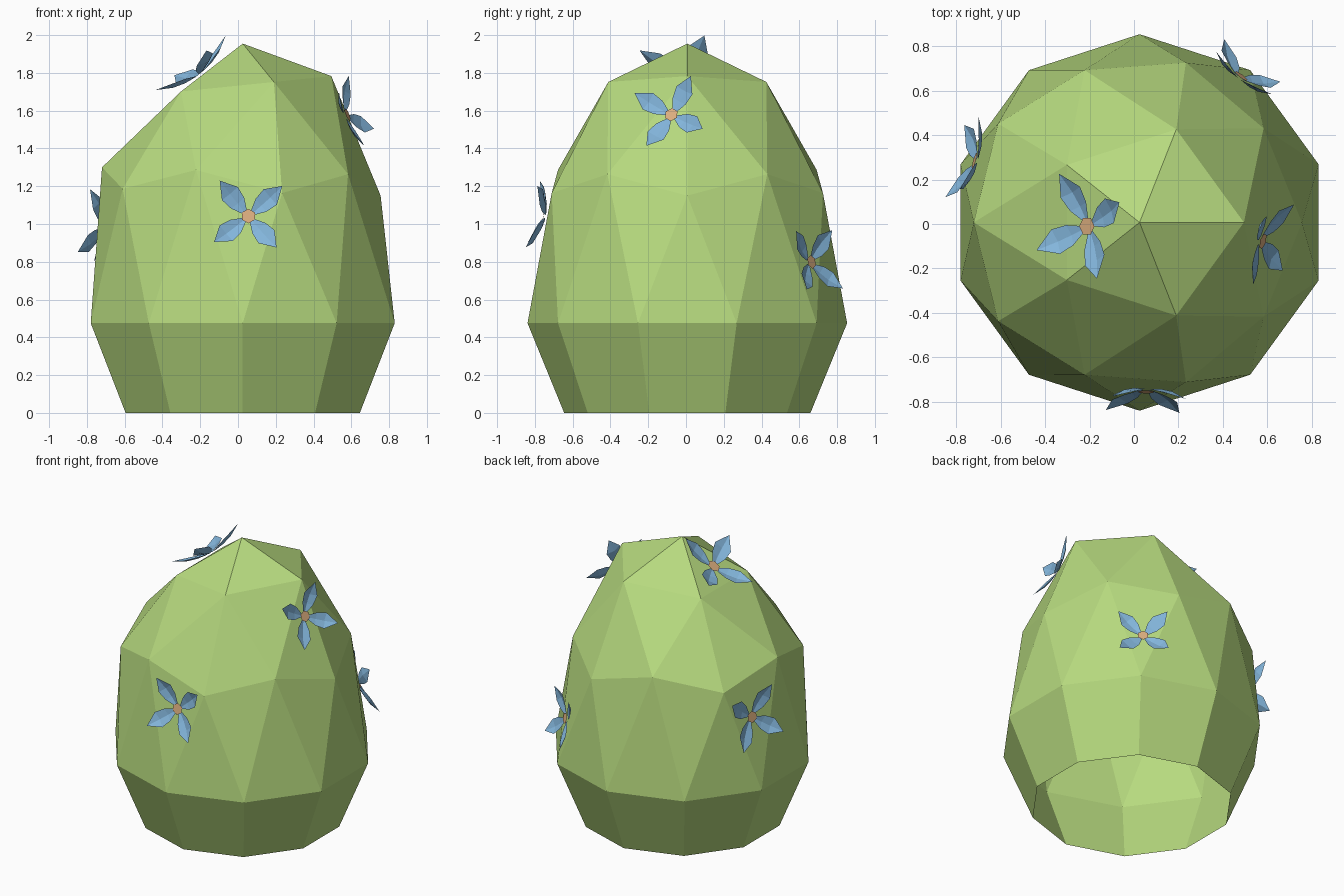
import bpy, bmesh, math
from mathutils import Vector, Matrix
from mathutils.bvhtree import BVHTree

if "Cube" in bpy.data.objects:
    bpy.data.objects.remove(bpy.data.objects["Cube"])


def material(name, rgb):
    m = bpy.data.materials.new(name)
    m.diffuse_color = (*rgb, 1)
    m.use_nodes = True
    m.node_tree.nodes["Principled BSDF"].inputs["Base Color"].default_value = m.diffuse_color
    return m


GREEN = material("leaf green", (0.47, 0.70, 0.21))
BLUE = material("petal blue", (0.23, 0.47, 0.72))
ORANGE = material("flower centre orange", (0.71, 0.42, 0.21))


def finish(bm, name, mats):
    me = bpy.data.meshes.new(name)
    bm.to_mesh(me)
    ob = bpy.data.objects.new(name, me)
    bpy.context.collection.objects.link(ob)
    for m in mats:
        me.materials.append(m)
    return ob


# Bush: faceted dome (half icosphere layout) with a tapered open skirt
bm = bmesh.new()


def polar(cx, r, deg, z):
    a = math.radians(deg)
    return bm.verts.new((cx + r * math.cos(a), 0.007 + r * math.sin(a), z))


apex = bm.verts.new((0.025, 0.007, 1.955))
upper = [polar(0.054, 0.44, 72 * i, 1.738 + 0.045 * math.cos(math.radians(72 * i))) for i in range(5)]
middle = []
for j in range(10):
    tilt = -0.02 * math.cos(math.radians(36 * j))
    r, z = (0.72, 1.28) if j % 2 else (0.755, 1.17)
    middle.append(polar(0.0, r, 36 * j, z + tilt))
widest = [polar(0.025, 0.846, 18 + 36 * k, 0.475) for k in range(10)]
base = [polar(0.025, 0.652, 18 + 36 * k, 0.0) for k in range(10)]

for i in range(5):
    n = (i + 1) % 5
    bm.faces.new((apex, upper[i], upper[n]))
    bm.faces.new((upper[i], middle[2 * i + 1], upper[n]))
    bm.faces.new((upper[i], middle[2 * i], middle[2 * i + 1]))
    bm.faces.new((upper[i], middle[2 * i - 1], middle[2 * i]))
for k in range(10):
    n = (k + 1) % 10
    bm.faces.new((middle[k], widest[k - 1], widest[k]))
    bm.faces.new((middle[k], widest[k], middle[n]))
    bm.faces.new((widest[k], base[k], base[n], widest[n]))
bm.normal_update()
tree = BVHTree.FromBMesh(bm)
finish(bm, "bush", [GREEN])
bm.free()


# Flowers: four creased petals curling outwards and a small six-sided centre
HALF = [(0.025, 0.012, 0.006), (0.09, 0.046, 0.026), (0.155, 0.056, 0.044)]
RIB = [(0.025, 0.004), (0.09, 0.012), (0.155, 0.030)]
TIP = (0.24, 0.0, 0.075)


def flower(name, near, spin, size):
    loc, nor, _, _ = tree.find_nearest(Vector(near))
    right = Vector((0, 0, 1)).cross(nor).normalized()
    up = nor.cross(right)
    frame = Matrix((right, up, nor)).transposed().to_4x4()
    frame.translation = loc + nor * 0.008
    bm = bmesh.new()
    for p in range(4):
        turn = Matrix.Rotation(math.radians(spin + 90 * p), 4, 'Z')
        put = lambda x, y, z: bm.verts.new(turn @ Vector((x, y, z)) * size)
        rib = [put(x, 0, z) for x, z in RIB]
        tip = put(*TIP)
        for s in (1, -1):
            side = [put(x, s * y, z) for x, y, z in HALF]
            quads = [(rib[i], rib[i + 1], side[i + 1], side[i]) for i in range(2)]
            for f in quads + [(rib[2], tip, side[2])]:
                bm.faces.new(f if s > 0 else f[::-1])
    disc = bmesh.ops.create_circle(bm, cap_ends=True, segments=6, radius=0.04 * size,
                                   matrix=Matrix.Translation((0, 0, 0.016)))
    for f in disc["verts"][0].link_faces:
        f.material_index = 1
        f.normal_update()
        if f.normal.z < 0:
            f.normal_flip()
    bm.transform(frame)
    finish(bm, name, [BLUE, ORANGE])
    bm.free()


flower("front_flower", (0.055, -0.745, 1.04), 40, 0.98)
flower("right_flower", (0.57, -0.075, 1.575), 63, 0.93)
flower("back_flower", (0.47, 0.65, 0.795), 46, 0.93)
flower("left_flower", (-0.70, 0.28, 0.98), 54, 1.0)
flower("top_flower", (-0.195, -0.01, 1.78), 24.5, 1.08)
